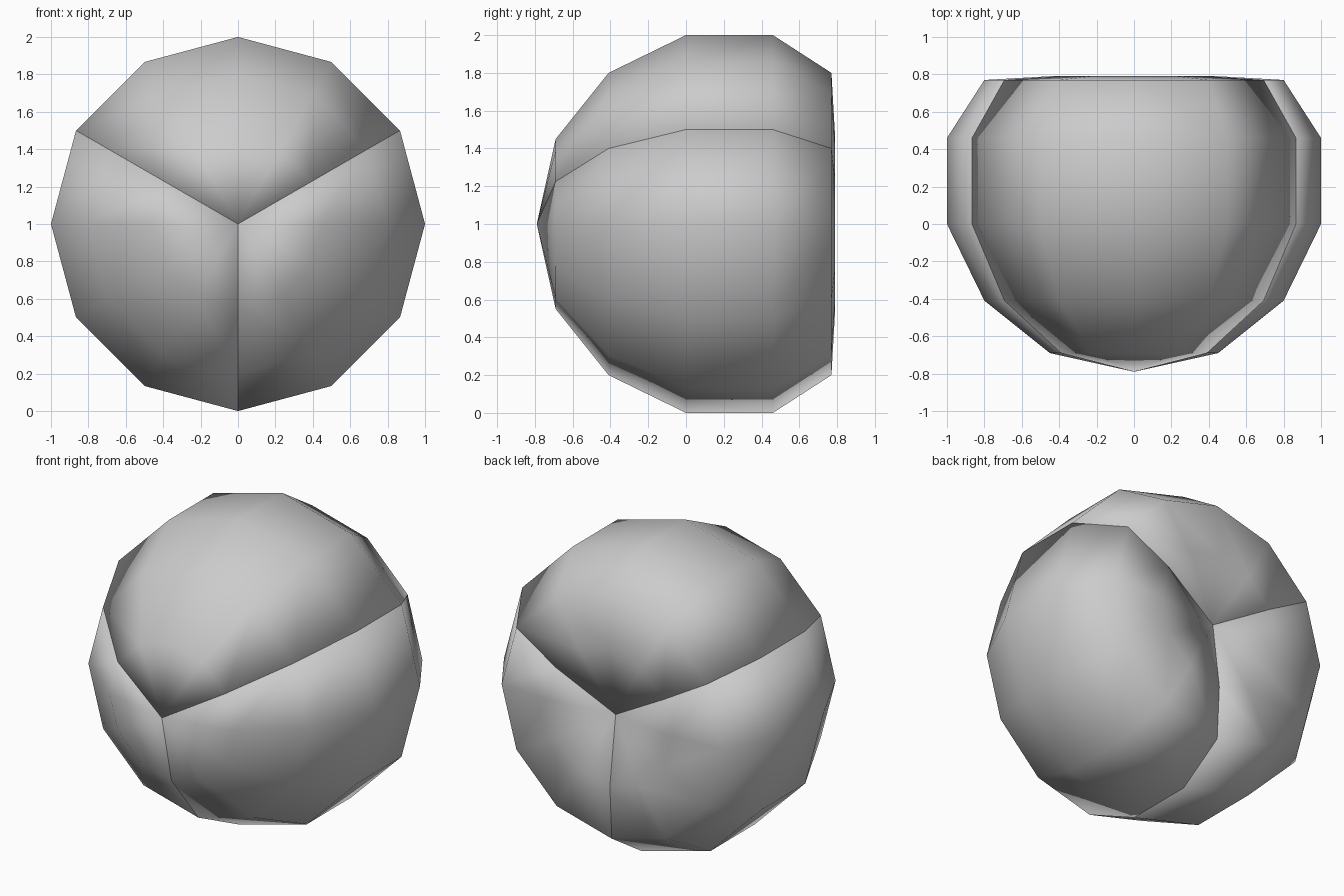
import bpy, bmesh
from math import radians, sin, cos

if "Cube" in bpy.data.objects:
    bpy.data.objects.remove(bpy.data.objects["Cube"])

# Half outline of the fruit: (radius, y) from the front pole to the dimpled back
PROFILE = [(0, -0.79), (0.45, -0.69), (0.8, -0.41), (1, 0),
           (1, 0.46), (0.8, 0.77), (0.45, 0.79), (0, 0.73)]
STEPS = 4          # facets per segment (12 around the whole body)


def segment(name, start):
    """One closed 120 degree wedge, smooth shaded so it looks plump at the seams."""
    bm = bmesh.new()
    front = bm.verts.new((0, PROFILE[0][1], 1))
    back = bm.verts.new((0, PROFILE[-1][1], 1))
    cols = []
    for i in range(STEPS + 1):
        a = radians(start + 120 * i / STEPS)
        ring = [bm.verts.new((r * cos(a), y, 1 + r * sin(a)))
                for r, y in PROFILE[1:-1]]
        cols.append([front] + ring + [back])
    # rounded outer skin
    for a, b in zip(cols, cols[1:]):
        for j in range(len(a) - 1):
            loop = [a[j], a[j + 1], b[j + 1], b[j]]
            bm.faces.new(list(dict.fromkeys(loop)))
    # flat inner walls
    bm.faces.new(cols[0])
    bm.faces.new(cols[-1])
    bmesh.ops.recalc_face_normals(bm, faces=bm.faces)
    for f in bm.faces:
        f.smooth = True
    me = bpy.data.meshes.new(name)
    bm.to_mesh(me)
    bm.free()
    ob = bpy.data.objects.new(name, me)
    bpy.context.collection.objects.link(ob)
    return ob


# Three equal segments around the front-to-back axis
for label, start in (("top", 30), ("left", 150), ("right", 270)):
    segment(label + "_segment", start)
